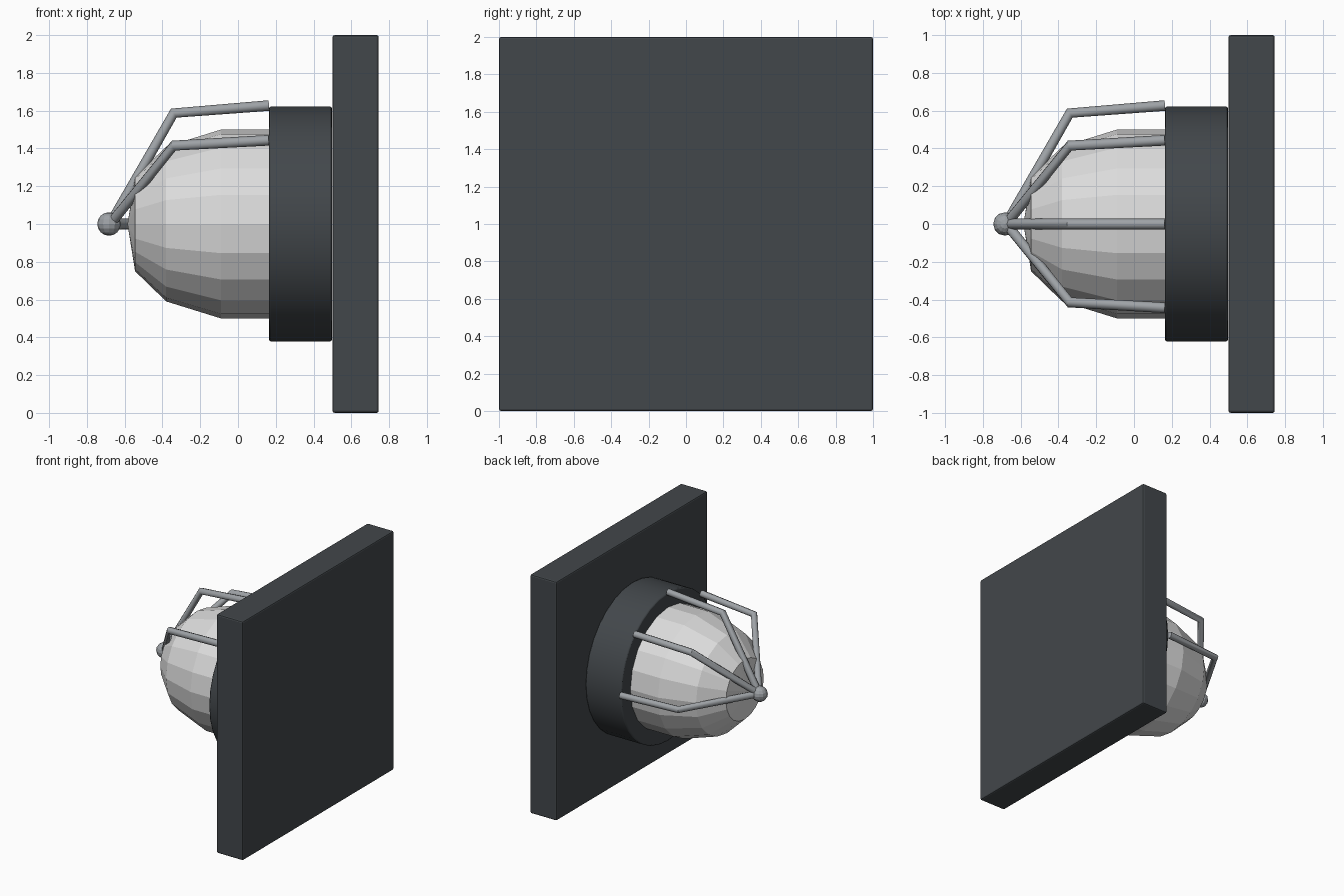
import bpy
import bmesh
import math
from mathutils import Vector

cube = bpy.data.objects.get("Cube")
if cube:
    bpy.data.objects.remove(cube, do_unlink=True)

AXIS_Z = 1.0  # height of the lamp's horizontal axis


def material(name, rgb):
    mat = bpy.data.materials.new(name)
    mat.use_nodes = True
    mat.diffuse_color = (*rgb, 1)
    mat.node_tree.nodes["Principled BSDF"].inputs["Base Color"].default_value = (*rgb, 1)
    return mat


dark = material("dark_grey_metal", (0.055, 0.063, 0.07))
glass = material("pale_glass", (0.72, 0.72, 0.72))
steel = material("cage_steel", (0.34, 0.36, 0.38))


def polar(x, r, angle):
    return Vector((x, r * math.cos(angle), AXIS_Z + r * math.sin(angle)))


def add_mesh(name, bm, mat):
    bmesh.ops.recalc_face_normals(bm, faces=bm.faces)
    mesh = bpy.data.meshes.new(name)
    bm.to_mesh(mesh)
    bm.free()
    mesh.materials.append(mat)
    obj = bpy.data.objects.new(name, mesh)
    bpy.context.collection.objects.link(obj)
    return obj


def lathe(name, profile, sides, mat):
    """Revolve (x, radius) points about the lamp axis; radius 0 closes to a point."""
    bm = bmesh.new()
    rings = []
    for x, r in profile:
        count = sides if r else 1
        rings.append([bm.verts.new(polar(x, r, math.tau * i / sides)) for i in range(count)])
    for a, b in zip(rings, rings[1:]):
        for i in range(sides):
            j = (i + 1) % sides
            corners = [a[i % len(a)], a[j % len(a)], b[j % len(b)], b[i % len(b)]]
            bm.faces.new(list(dict.fromkeys(corners)))
    return add_mesh(name, bm, mat)


def smooth(obj, degrees):
    bpy.ops.object.select_all(action="DESELECT")
    obj.select_set(True)
    bpy.context.view_layer.objects.active = obj
    bpy.ops.object.shade_smooth_by_angle(angle=math.radians(degrees))


def soften(obj, width):
    mod = obj.modifiers.new("soft_edges", "BEVEL")
    mod.width = width
    mod.segments = 2
    mod.limit_method = "ANGLE"
    mod.angle_limit = math.radians(50)


# Square mounting plate
bm = bmesh.new()
bmesh.ops.create_cube(bm, size=1)
bmesh.ops.scale(bm, vec=(0.245, 2, 2), verts=bm.verts)
bmesh.ops.translate(bm, vec=(0.6225, 0, AXIS_Z), verts=bm.verts)
plate = add_mesh("mounting_plate", bm, dark)
soften(plate, 0.012)

# Round base collar
collar = lathe("base_collar", [(0.165, 0), (0.165, 0.622), (0.497, 0.622), (0.497, 0)], 32, dark)
smooth(collar, 30)
soften(collar, 0.01)

# Faceted glass dome
lathe("glass_dome", [(-0.585, 0), (-0.545, 0.25), (-0.38, 0.41), (-0.09, 0.5),
                     (0.2, 0.5), (0.2, 0)], 20, glass)

# Four bent cage bars over the upper and rear sides
for n in range(4):
    curve = bpy.data.curves.new(f"cage_bar_{n + 1}", "CURVE")
    curve.dimensions = "3D"
    curve.bevel_depth = 0.028
    curve.bevel_resolution = 2
    curve.use_fill_caps = True
    path = [(0.164, 0.627), (-0.34, 0.587), (-0.67, 0.01)]
    spline = curve.splines.new("POLY")
    spline.points.add(len(path) - 1)
    for point, (x, r) in zip(spline.points, path):
        point.co = (*polar(x, r, n * math.pi / 4), 1)
    curve.materials.append(steel)
    bar = bpy.data.objects.new(curve.name, curve)
    bpy.context.collection.objects.link(bar)
    bpy.ops.object.select_all(action="DESELECT")
    bar.select_set(True)
    bpy.context.view_layer.objects.active = bar
    bpy.ops.object.convert(target="MESH")
    smooth(bpy.context.view_layer.objects.active, 50)

# Ball joining the bars at the tip
bm = bmesh.new()
bmesh.ops.create_uvsphere(bm, u_segments=12, v_segments=8, radius=0.062)
bmesh.ops.translate(bm, vec=(-0.683, 0, AXIS_Z), verts=bm.verts)
add_mesh("cage_tip_ball", bm, steel)
